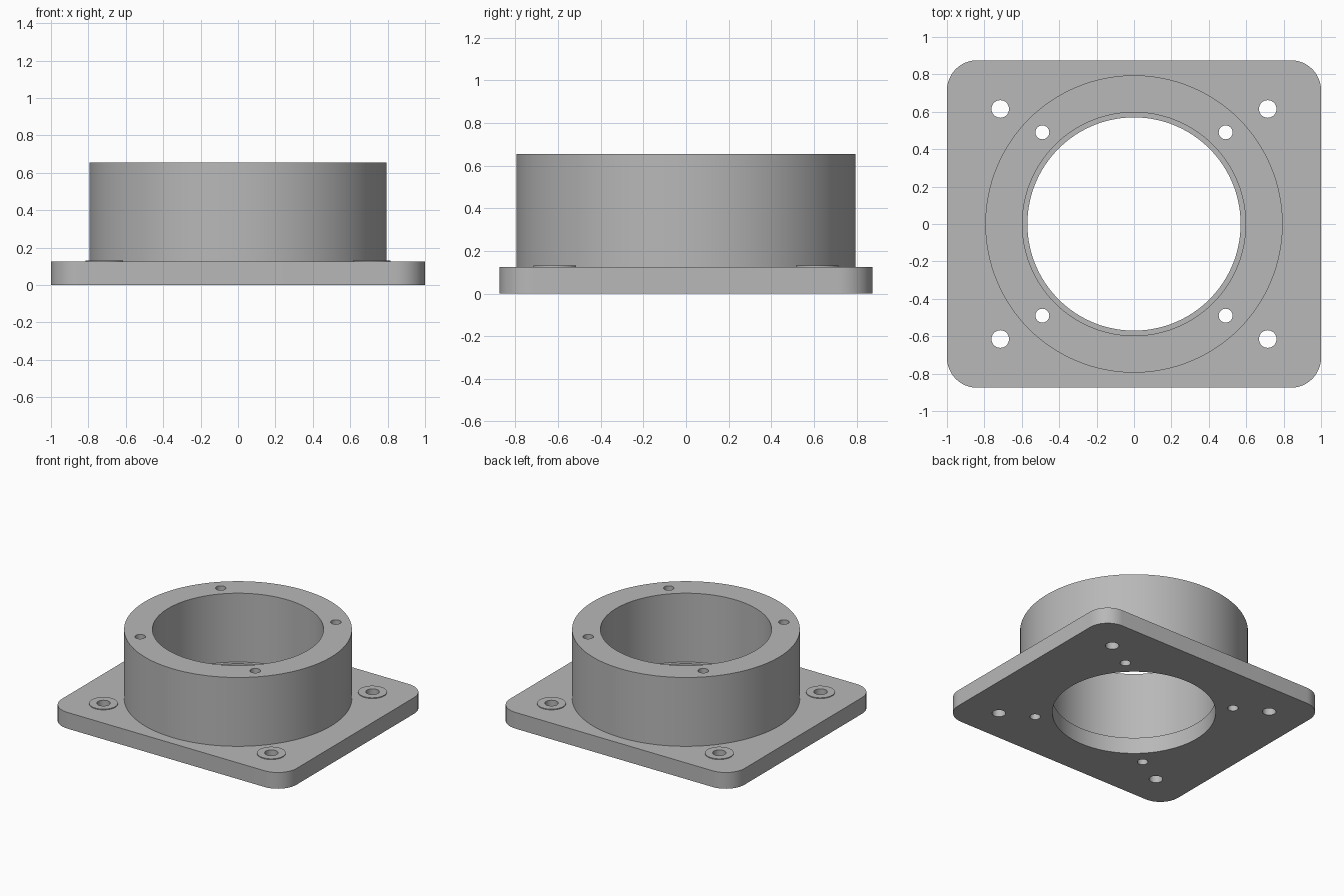
import bpy
import bmesh
from math import radians
from mathutils import Vector

cube = bpy.data.objects.get("Cube")
if cube:
    bpy.data.objects.remove(cube, do_unlink=True)

# Main dimensions
HALF_X, HALF_Y, CORNER = 1.0, 0.875, 0.16
PLATE_TOP, COLLAR_TOP, PAD_TOP = 0.125, 0.655, 0.131
COLLAR_R, BORE_R, LIP_R = 0.795, 0.597, 0.57
MOUNT_X, MOUNT_Y, MOUNT_R, PAD_R = 0.715, 0.615, 0.047, 0.1
SCREW_XY, SCREW_R = 0.49, 0.037
SIGNS = [(sx, sy) for sx in (-1, 1) for sy in (-1, 1)]

grey = bpy.data.materials.new("light_grey_metal")
grey.use_nodes = True
colour = (0.48, 0.48, 0.48, 1)
grey.diffuse_color = colour
grey.node_tree.nodes["Principled BSDF"].inputs["Base Color"].default_value = colour


def make_object(name, bm):
    bmesh.ops.recalc_face_normals(bm, faces=bm.faces)
    mesh = bpy.data.meshes.new(name)
    bm.to_mesh(mesh)
    bm.free()
    obj = bpy.data.objects.new(name, mesh)
    mesh.materials.append(grey)
    bpy.context.collection.objects.link(obj)
    return obj


def cylinder(name, radius, bottom, top, x=0, y=0, sides=48):
    bm = bmesh.new()
    bmesh.ops.create_cone(bm, cap_ends=True, segments=sides, radius1=radius,
                          radius2=radius, depth=top - bottom)
    bmesh.ops.translate(bm, verts=bm.verts, vec=Vector((x, y, (top + bottom) / 2)))
    return make_object(name, bm)


def cut(target, cutters):
    """Cut each cylinder out of the target, then remove the cutters."""
    bpy.context.view_layer.objects.active = target
    for cutter in cutters:
        cutter.hide_render = True
        mod = target.modifiers.new("hole", 'BOOLEAN')
        mod.operation = 'DIFFERENCE'
        mod.solver = 'EXACT'
        mod.object = cutter
        bpy.ops.object.modifier_apply(modifier=mod.name)
        bpy.data.objects.remove(cutter, do_unlink=True)


def screw_cutters():
    return [cylinder("screw_cutter", SCREW_R, -0.2, 1, sx * SCREW_XY, sy * SCREW_XY, 32)
            for sx, sy in SIGNS]


def mount_cutter(sx, sy):
    return cylinder("mount_cutter", MOUNT_R, -0.2, 0.4, sx * MOUNT_X, sy * MOUNT_Y, 32)


# Base plate with rounded vertical corners
bm = bmesh.new()
bmesh.ops.create_cube(bm, size=1)
bmesh.ops.scale(bm, verts=bm.verts, vec=(2 * HALF_X, 2 * HALF_Y, PLATE_TOP))
bmesh.ops.translate(bm, verts=bm.verts, vec=(0, 0, PLATE_TOP / 2))
uprights = [e for e in bm.edges if abs(e.verts[0].co.z - e.verts[1].co.z) > 0.01]
bmesh.ops.bevel(bm, geom=uprights, offset=CORNER, segments=12, profile=0.5,
                affect='EDGES')
plate = make_object("base_plate", bm)
cut(plate, [cylinder("lip_cutter", LIP_R, -0.2, 1, sides=128)]
    + screw_cutters() + [mount_cutter(sx, sy) for sx, sy in SIGNS])

# Tall collar with a wider bore that leaves a lip on the plate
collar = cylinder("collar", COLLAR_R, PLATE_TOP, COLLAR_TOP, sides=128)
cut(collar, [cylinder("bore_cutter", BORE_R, -0.2, 1, sides=128)] + screw_cutters())

# Thin raised pads around the mounting holes
parts = [plate, collar]
for sx, sy in SIGNS:
    name = f"{'back' if sy > 0 else 'front'}_{'left' if sx > 0 else 'right'}_pad"
    pad = cylinder(name, PAD_R, PLATE_TOP, PAD_TOP, sx * MOUNT_X, sy * MOUNT_Y)
    cut(pad, [mount_cutter(sx, sy)])
    parts.append(pad)

# Smooth round walls, crisp rims
bpy.ops.object.select_all(action='DESELECT')
for part in parts:
    part.select_set(True)
bpy.context.view_layer.objects.active = plate
bpy.ops.object.shade_smooth_by_angle(angle=radians(30))
